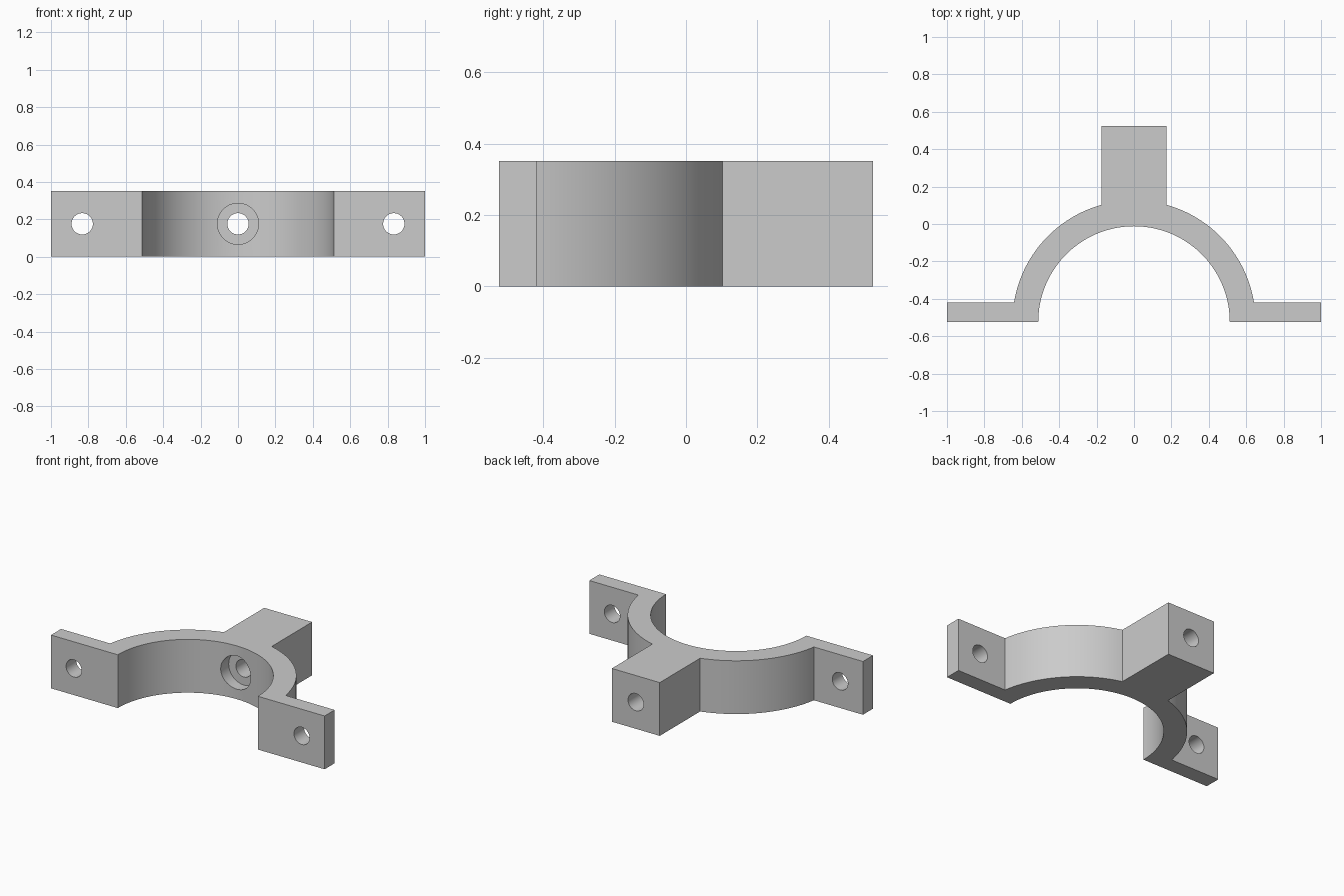
import bpy, bmesh
from math import sin, cos, asin, acos, pi, radians
from mathutils import Matrix, Vector

default = bpy.data.objects.get("Cube")
if default:
    bpy.data.objects.remove(default, do_unlink=True)

# Main dimensions
HEIGHT = 0.352
BASE_Y, BACK_Y = -0.524, 0.524
INNER_R, OUTER_R = 0.512, 0.65
FLANGE_T, POST_HALF = 0.105, 0.175
HOLE_R, BORE_R = 0.057, 0.11
HOLE_X, BORE_FLOOR = 0.833, 0.06

grey = bpy.data.materials.new("plain grey")
grey.use_nodes = True
colour = (0.6, 0.6, 0.6, 1)
grey.diffuse_color = colour
grey.node_tree.nodes["Principled BSDF"].inputs["Base Color"].default_value = colour


def add_object(name, bm):
    mesh = bpy.data.meshes.new(name)
    bmesh.ops.recalc_face_normals(bm, faces=bm.faces)
    bm.to_mesh(mesh)
    bm.free()
    mesh.materials.append(grey)
    obj = bpy.data.objects.new(name, mesh)
    bpy.context.collection.objects.link(obj)
    return obj


def arc(radius, start, end, steps):
    angles = [start + (end - start) * i / steps for i in range(steps + 1)]
    return [(radius * cos(a), BASE_Y + radius * sin(a)) for a in angles]


def cylinder_along_y(name, x, y0, y1, radius):
    bm = bmesh.new()
    place = Matrix.Translation(Vector((x, (y0 + y1) / 2, HEIGHT / 2)))
    bmesh.ops.create_cone(bm, cap_ends=True, segments=48, radius1=radius,
                          radius2=radius, depth=y1 - y0,
                          matrix=place @ Matrix.Rotation(pi / 2, 4, 'X'))
    obj = add_object(name, bm)
    obj.hide_render = True
    return obj


# Half clamp outline: right half, from the post round to the inner arch, then mirrored
right = [(POST_HALF, BACK_Y)]
right += arc(OUTER_R, acos(POST_HALF / OUTER_R), asin(FLANGE_T / OUTER_R), 32)
right += [(1, BASE_Y + FLANGE_T), (1, BASE_Y)]
right += arc(INNER_R, 0, pi / 2, 40)
outline = right + [(-x, y) for x, y in reversed(right[:-1])]

bm = bmesh.new()
base = bm.faces.new([bm.verts.new((x, y, 0)) for x, y in outline])
top = bmesh.ops.extrude_face_region(bm, geom=[base])
bmesh.ops.translate(bm, vec=(0, 0, HEIGHT),
                    verts=[v for v in top["geom"] if isinstance(v, bmesh.types.BMVert)])
clamp = add_object("half_clamp_bracket", bm)

# Flange bolt holes, post bolt hole and its counterbore
cutters = [
    cylinder_along_y("left_flange_hole", HOLE_X, -0.7, -0.3, HOLE_R),
    cylinder_along_y("right_flange_hole", -HOLE_X, -0.7, -0.3, HOLE_R),
    cylinder_along_y("post_hole", 0, -0.2, 0.7, HOLE_R),
    cylinder_along_y("post_counterbore", 0, -0.2, BORE_FLOOR, BORE_R),
]
bpy.ops.object.select_all(action='DESELECT')
clamp.select_set(True)
bpy.context.view_layer.objects.active = clamp
for cutter in cutters:
    cut = clamp.modifiers.new(cutter.name, 'BOOLEAN')
    cut.operation = 'DIFFERENCE'
    cut.solver = 'EXACT'
    cut.object = cutter
    bpy.ops.object.modifier_apply(modifier=cut.name)
    bpy.data.objects.remove(cutter, do_unlink=True)

# Smooth arches and bores with crisp corners
bpy.ops.object.shade_smooth_by_angle(angle=radians(30))
